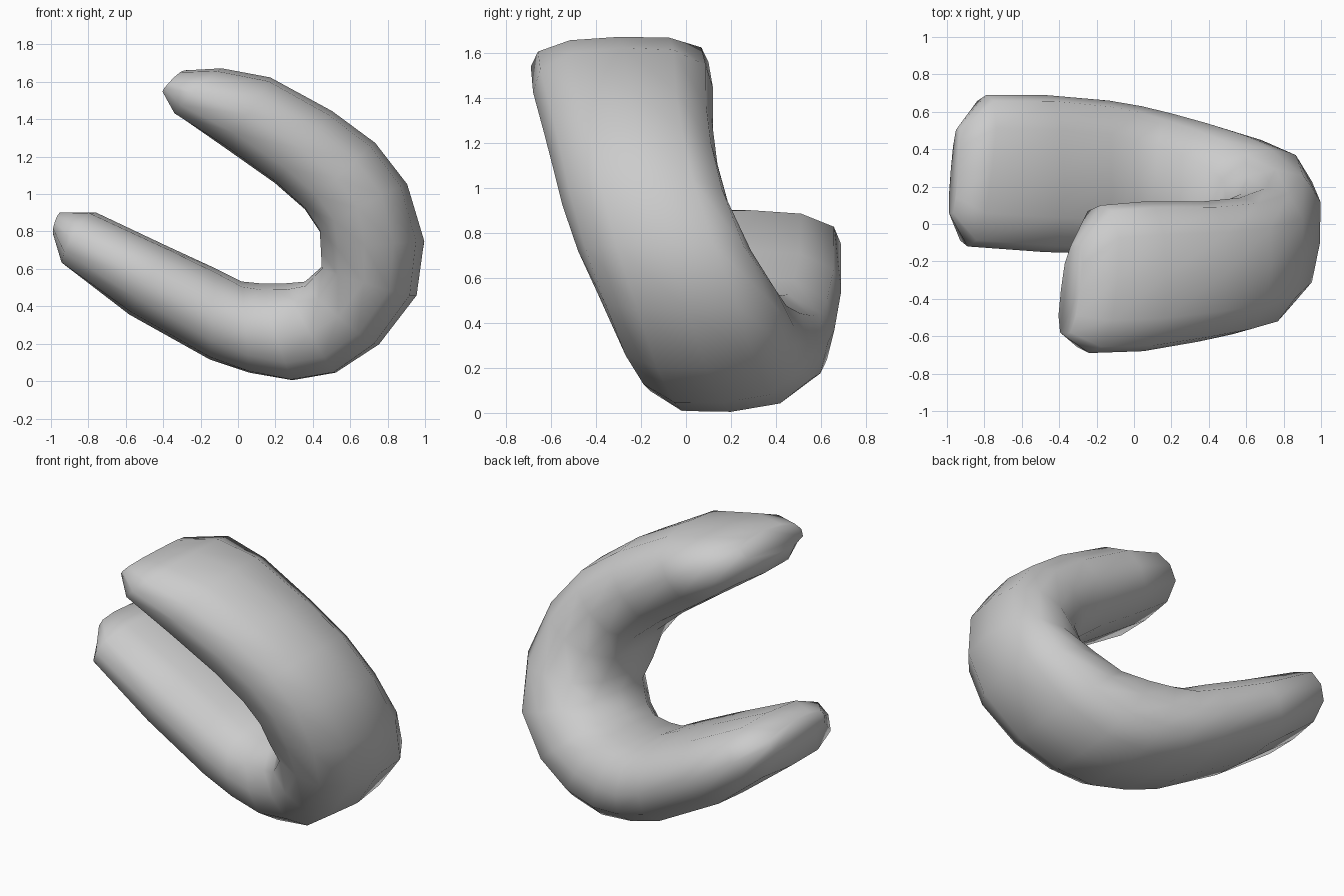
import bpy, bmesh

# Stations along the bent slab:
# outer x,z | inner x,z | front y, back y | shift of the back edge in x, z
STATIONS = [
    (-0.29, 1.66, -0.39, 1.55, -0.60, -0.10, 0.03, 0.01),
    (-0.09, 1.67, -0.33, 1.43, -0.69, 0.10, 0.03, 0.01),
    (0.17, 1.62, -0.07, 1.25, -0.68, 0.12, 0, 0.01),
    (0.50, 1.44, 0.20, 1.06, -0.63, 0.12, 0.01, 0.01),
    (0.73, 1.27, 0.36, 0.92, -0.59, 0.14, 0.02, 0.01),
    (0.90, 1.05, 0.44, 0.80, -0.55, 0.19, 0.03, 0),
    (0.99, 0.75, 0.45, 0.69, -0.48, 0.29, 0.04, 0),
    (0.95, 0.46, 0.45, 0.61, -0.39, 0.40, 0.03, 0.01),
    (0.75, 0.20, 0.36, 0.53, -0.30, 0.48, 0.02, 0.02),
    (0.52, 0.05, 0.25, 0.52, -0.22, 0.54, 0, 0.03),
    (0.29, 0.01, 0.12, 0.52, -0.19, 0.59, 0, 0.03),
    (0.06, 0.05, 0.02, 0.53, -0.17, 0.63, 0, 0.02),
    (-0.15, 0.12, -0.12, 0.60, -0.16, 0.66, 0, 0.01),
    (-0.58, 0.36, -0.38, 0.72, -0.15, 0.69, 0, 0),
    (-0.92, 0.62, -0.76, 0.90, -0.12, 0.69, 0.05, -0.01),
    (-0.98, 0.78, -0.94, 0.90, 0.04, 0.52, 0.02, -0.01),
]

# Rounded slab section: u runs front to back, v runs inner to outer
QUARTER = [(0.92, 0.55), (0.56, 0.94)]
SECTION = ([(-1, 0)] + [(-u, v) for u, v in QUARTER] + [(0, 1.02)] + QUARTER[::-1]
           + [(1, 0)] + [(u, -v) for u, v in QUARTER] + [(0, -1.01)]
           + [(-u, -v) for u, v in QUARTER[::-1]])


def ring(bm, ox, oz, ix, iz, yf, yb, dx, dz):
    verts = []
    for u, v in SECTION:
        a, b = (1 + v) / 2, (1 - v) / 2
        y = (yf + yb) / 2 + u * (yb - yf) / 2
        verts.append(bm.verts.new((ox * a + ix * b + dx * u, y, oz * a + iz * b + dz * u)))
    return verts


# Curved slab: rings bridged along the path, with closed ends
bm = bmesh.new()
rings = [ring(bm, *s) for s in STATIONS]
n = len(SECTION)
for r, s in zip(rings, rings[1:]):
    for i in range(n):
        j = (i + 1) % n
        bm.faces.new((r[i], r[j], s[j], s[i]))
bm.faces.new(rings[0])
bm.faces.new(rings[-1])
bmesh.ops.recalc_face_normals(bm, faces=bm.faces)
for f in bm.faces:
    f.smooth = True
mesh = bpy.data.meshes.new("curved_slab")
bm.to_mesh(mesh)
bm.free()
slab = bpy.data.objects.new("curved_slab", mesh)
bpy.context.collection.objects.link(slab)
